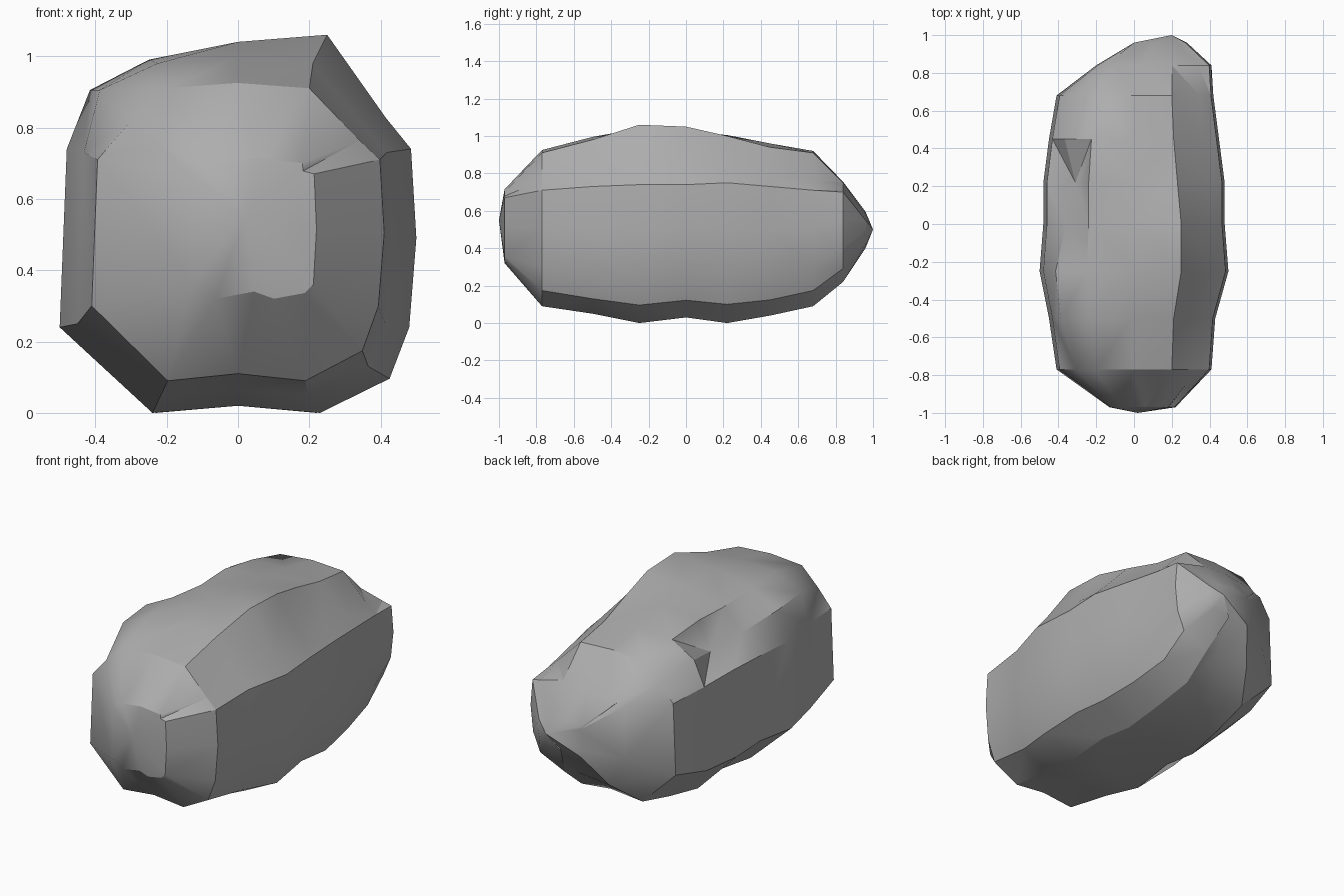
import bpy
import bmesh
import math
from mathutils import Vector

default_cube = bpy.data.objects.get("Cube")
if default_cube:
    bpy.data.objects.remove(default_cube, do_unlink=True)

# Plain stone colour
stone = bpy.data.materials.new("stone_grey")
stone.use_nodes = True
grey = (0.42, 0.42, 0.42, 1.0)
stone.diffuse_color = grey
shader = next(n for n in stone.node_tree.nodes if n.type == 'BSDF_PRINCIPLED')
shader.inputs["Base Color"].default_value = grey
shader.inputs["Roughness"].default_value = 0.9

# Stations along the boulder:
# y, left x, right x, bottom, top left, top right, crest x, side low, side high, bulge
STATIONS = [
    (-.97, -.13, .22, .32, .7, .7, .18, .36, .67, 0),
    (-.77, -.41, .41, .09, .91, .91, .2, .3, .71, 0),
    (-.5, -.45, .43, .05, .98, .98, .21, .25, .73, .05),
    (-.25, -.5, .5, 0, .99, 1.06, .25, .24, .74, .04),
    (0, -.48, .48, .03, .97, 1.05, .25, .26, .74, 0),
    (.22, -.48, .48, 0, .98, 1, .23, .25, .75, -.05),
    (.45, -.45, .45, .04, .95, .94, .21, .25, .73, .03),
    (.68, -.41, .42, .09, .9, .91, .2, .3, .71, 0),
    (.84, -.2, .41, .22, .73, .75, .2, .4, .7, 0),
    (.96, 0, .28, .4, .58, .58, .2, .44, .55, 0),
]


def section(y, left, right, bottom, top_l, top_r, crest, low, high, bulge):
    """Outline of one slice, clockwise from the right crest."""
    crest_l = left * .5
    shoulder = ((crest_l + left) / 2 - bulge, (top_l + high) / 2 + bulge)
    outline = [
        (crest, top_r),
        (right * .83, high + (top_r - high) * .27),   # hollow right shoulder
        (right * .97, high),
        (right, (low + high) / 2),
        (right * .96, low),
        (right * .85, low * .4 + bottom * .6),
        (right * .46, bottom),
        ((left + right) / 2, bottom + .02),
        (left * .48, bottom),
        (left, low),                                   # jutting left edge
        (left * .96, high),
        shoulder,
        (crest_l, top_l),
        ((crest + crest_l) / 2, (top_l + top_r) / 2 + .015),
    ]
    return [Vector((x, y, z)) for x, z in outline]


# Loft the slices and close each end with a blunt point
bm = bmesh.new()
rings = [[bm.verts.new(p) for p in section(*s)] for s in STATIONS]
count = len(rings[0])
for near, far in zip(rings, rings[1:]):
    for i in range(count):
        j = (i + 1) % count
        bm.faces.new((near[i], near[j], far[j], far[i]))
for ring, tip in ((rings[0], (.02, -1, .55)), (rings[-1], (.2, 1, .5))):
    apex = bm.verts.new(tip)
    for i in range(count):
        bm.faces.new((ring[i], ring[(i + 1) % count], apex))
bmesh.ops.triangulate(bm, faces=[f for f in bm.faces if len(f.verts) == 4])
bmesh.ops.recalc_face_normals(bm, faces=bm.faces)

mesh = bpy.data.meshes.new("boulder")
bm.to_mesh(mesh)
bm.free()
mesh.materials.append(stone)
boulder = bpy.data.objects.new("boulder", mesh)
bpy.context.collection.objects.link(boulder)

# Soft facets with crisp ridges
bpy.ops.object.select_all(action='DESELECT')
boulder.select_set(True)
bpy.context.view_layer.objects.active = boulder
bpy.ops.object.shade_smooth_by_angle(angle=math.radians(30))
